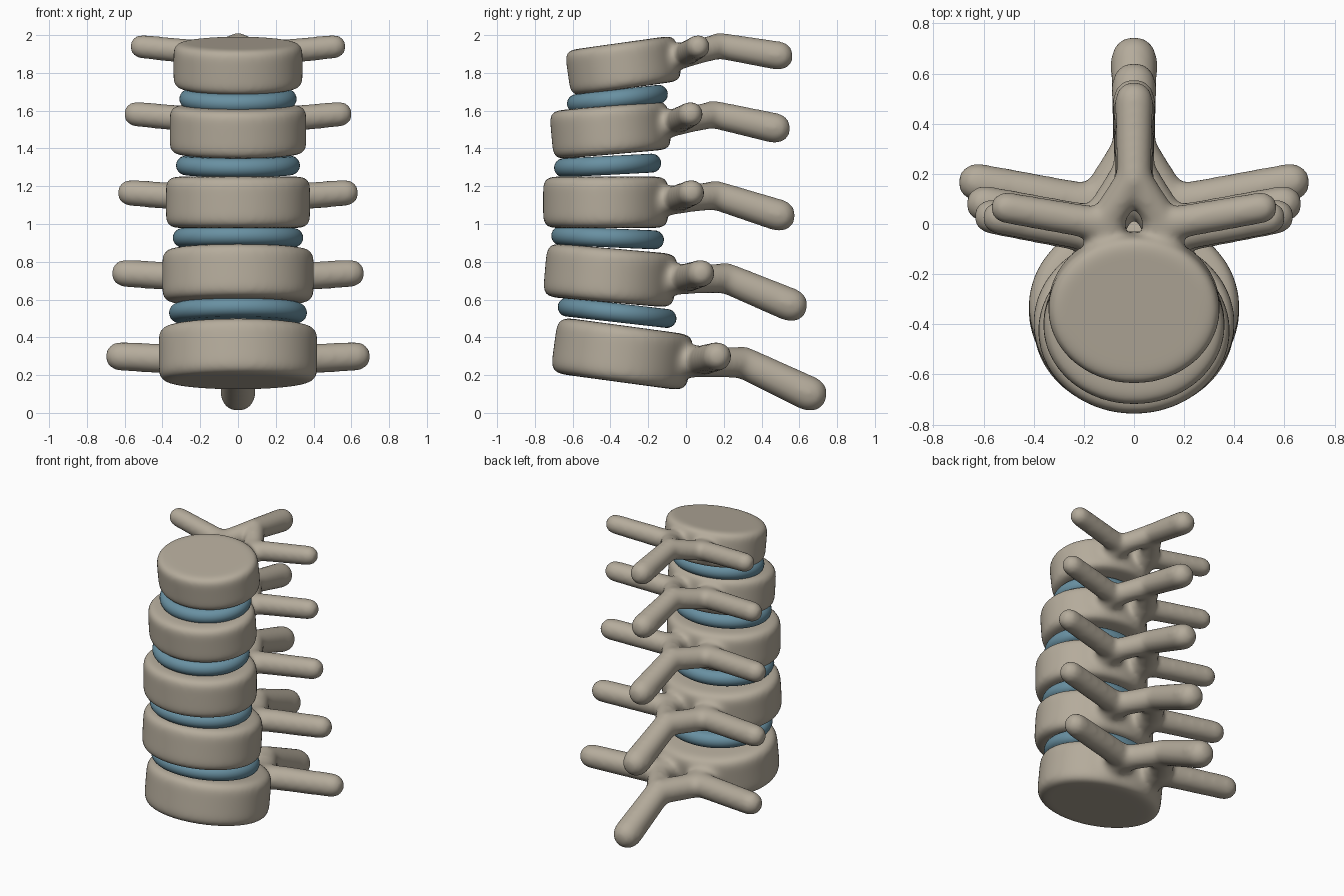
import bpy, bmesh
from math import sin, cos, pi, radians
from mathutils import Vector

if "Cube" in bpy.data.objects:
    bpy.data.objects.remove(bpy.data.objects["Cube"])


def hull(bm, points):
    """Add the convex hull of a point cloud to bm."""
    verts = [bm.verts.new(p) for p in points]
    bmesh.ops.convex_hull(bm, input=verts)
    loose = [v for v in verts if v.is_valid and not v.link_faces]
    bmesh.ops.delete(bm, geom=loose, context='VERTS')


def capsule(bm, a, b, ra, rb):
    pts = []
    for c, r in ((a, ra), (b, rb)):
        for i in range(1, 12):
            t = pi * i / 12
            for j in range(24):
                p = 2 * pi * j / 24
                pts.append(Vector(c) + r * Vector((sin(t) * cos(p), sin(t) * sin(p), cos(t))))
    hull(bm, pts)


def rounded_disc(bm, rx, ry, h, bevel, n=72):
    pts = []
    for side in (-1, 1):
        for k in range(7):
            t = pi / 2 * k / 6
            inset = bevel * (1 - cos(t))
            z = side * (h / 2 - bevel + bevel * sin(t))
            if k == 0 and side == 1 and z < 1e-5:
                continue
            for j in range(n):
                p = 2 * pi * j / n
                pts.append(((rx - inset) * cos(p), (ry - inset) * sin(p), z))
    hull(bm, pts)


def to_mesh(bm, name, mat):
    bmesh.ops.recalc_face_normals(bm, faces=bm.faces)
    me = bpy.data.meshes.new(name)
    bm.to_mesh(me)
    bm.free()
    me.materials.append(mat)
    return me


def add(name, me, y, z, tilt, scale=1.0):
    ob = bpy.data.objects.new(name, me)
    bpy.context.collection.objects.link(ob)
    ob.location = (0, y, z)
    ob.rotation_euler = (radians(tilt), 0, 0)
    ob.scale = (scale,) * 3
    return ob


bone = bpy.data.materials.new("bone")
bone.diffuse_color = (0.46, 0.41, 0.33, 1)
bone.use_nodes = True
bone.node_tree.nodes["Principled BSDF"].inputs["Base Color"].default_value = bone.diffuse_color
cartilage = bpy.data.materials.new("cartilage")
cartilage.diffuse_color = (0.14, 0.28, 0.36, 1)
cartilage.use_nodes = True
cartilage.node_tree.nodes["Principled BSDF"].inputs["Base Color"].default_value = cartilage.diffuse_color

# One vertebra around its body centre: body, side processes, arch, spine
bm = bmesh.new()
rounded_disc(bm, 0.382, 0.332, 0.272, 0.05)
for s in (-1, 1):
    capsule(bm, (s * 0.11, 0.37, 0.015), (s * 0.57, 0.455, 0.05), 0.075, 0.071)
    capsule(bm, (s * 0.15, 0.22, 0.0), (s * 0.12, 0.40, 0.015), 0.09, 0.075)
    capsule(bm, (s * 0.12, 0.40, 0.015), (0, 0.59, 0.038), 0.075, 0.075)
capsule(bm, (0, 0.58, 0.038), (0, 0.92, -0.07), 0.078, 0.086)
src = add("vertebra_source", to_mesh(bm, "vertebra_parts", bone), 0, 0, 0)

# Fuse the parts and soften the joints
rm = src.modifiers.new("fuse", 'REMESH')
rm.mode = 'VOXEL'
rm.voxel_size = 0.014
sm = src.modifiers.new("soften", 'SMOOTH')
sm.factor = 0.5
sm.iterations = 22
bpy.context.view_layer.update()
dg = bpy.context.evaluated_depsgraph_get()
vertebra = bpy.data.meshes.new_from_object(src.evaluated_get(dg))
vertebra.name = "vertebra"
vertebra.materials.clear()
vertebra.materials.append(bone)
vertebra.shade_smooth()
bpy.data.objects.remove(src)

# Vertebrae along the curved column: y, z, tilt, scale
for i, (y, z, tilt, sc) in enumerate([
        (-0.337, 0.312, -7.7, 1.10), (-0.40, 0.728, -5, 1.05), (-0.425, 1.115, 0, 1.0),
        (-0.40, 1.497, 5, 0.947), (-0.332, 1.838, 8, 0.895)]):
    add(f"vertebra_{i + 1}", vertebra, y, z, tilt, sc)

# Discs between them: y, z, tilt, half width
for i, (y, z, tilt, r) in enumerate([
        (-0.365, 0.53, -6.5, 0.365), (-0.415, 0.927, -2.5, 0.345),
        (-0.415, 1.31, 3, 0.328), (-0.363, 1.662, 6.5, 0.31)]):
    bm = bmesh.new()
    rounded_disc(bm, r, r * 0.865, 0.1, 0.05)
    me = to_mesh(bm, f"disc_{i + 1}", cartilage)
    ob = add(f"disc_{i + 1}", me, y, z, tilt)
    me.shade_smooth()
